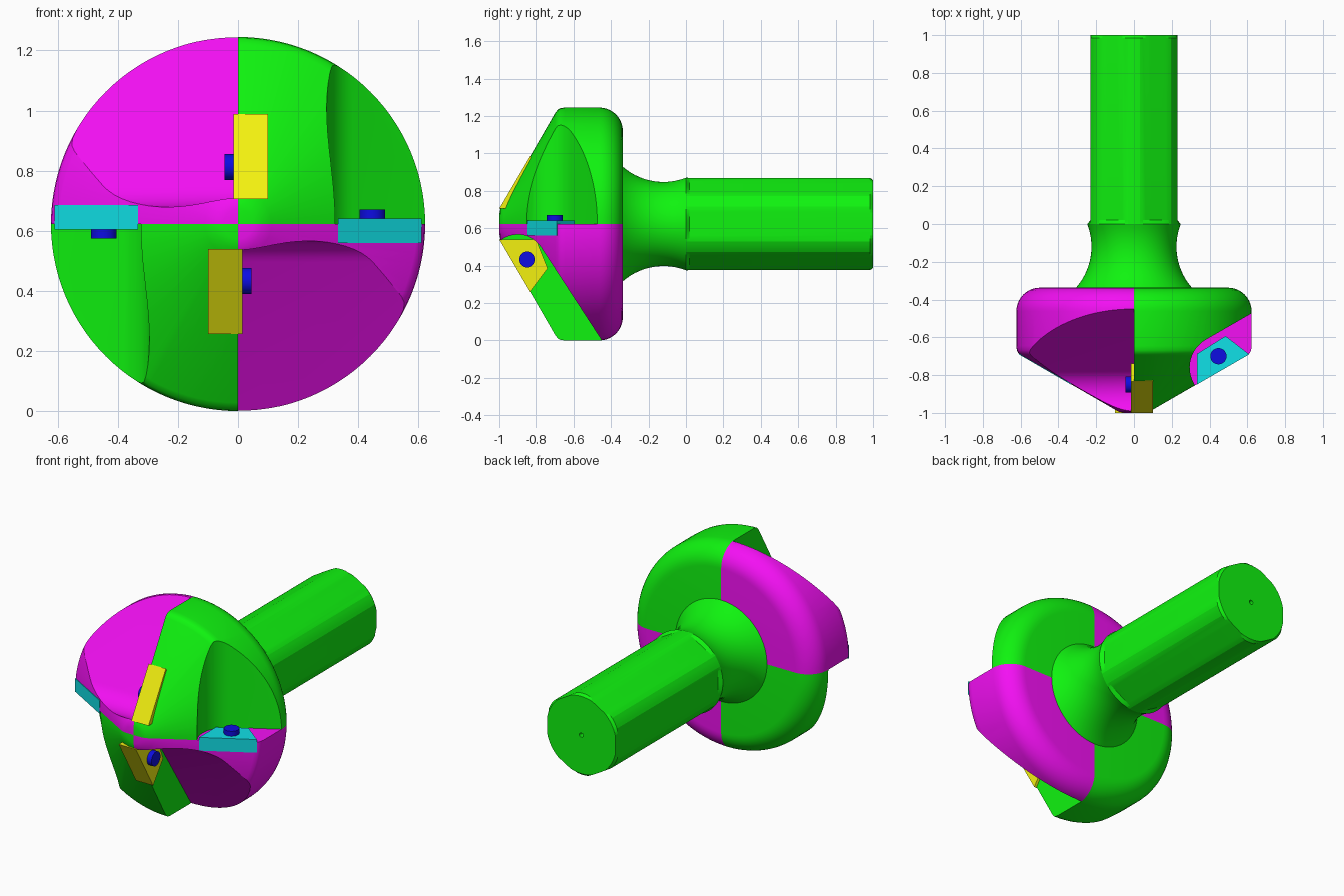
import bpy, bmesh
from math import sin, cos, pi, radians, sqrt

if "Cube" in bpy.data.objects:
    bpy.data.objects.remove(bpy.data.objects["Cube"])

AXIS_Z = 0.6225   # height of the tool axis; parts are modelled around it
R = 0.6225        # head radius


def material(name, rgb):
    m = bpy.data.materials.new(name)
    m.diffuse_color = (*rgb, 1)
    m.use_nodes = True
    m.node_tree.nodes["Principled BSDF"].inputs["Base Color"].default_value = m.diffuse_color
    return m


GREEN = material("green", (0.005, 0.9, 0.005))
MAGENTA = material("magenta", (0.9, 0.005, 0.9))
YELLOW = material("yellow", (0.9, 0.88, 0.005))
CYAN = material("cyan", (0.005, 0.75, 0.8))
BLUE = material("blue", (0.004, 0.004, 0.75))


def make(name, verts, faces, mat=None):
    bm = bmesh.new()
    vs = [bm.verts.new(v) for v in verts]
    for f in faces:
        bm.faces.new([vs[i] for i in f])
    bmesh.ops.recalc_face_normals(bm, faces=bm.faces[:])
    me = bpy.data.meshes.new(name)
    bm.to_mesh(me)
    bm.free()
    ob = bpy.data.objects.new(name, me)
    bpy.context.collection.objects.link(ob)
    ob.location.z = AXIS_Z
    if mat:
        me.materials.append(mat)
    return ob


def prism(name, pts, a, b, place, mat=None):
    """Extrude a 2D outline from a to b; place(u, v, w) gives x, y, z."""
    n = len(pts)
    verts = [place(u, v, w) for w in (a, b) for u, v in pts]
    faces = [range(n), range(2 * n - 1, n - 1, -1)]
    faces += [(i, (i + 1) % n, n + (i + 1) % n, n + i) for i in range(n)]
    return make(name, verts, faces, mat)


def along_x(u, v, w):
    return (w, u, v)


def along_z(u, v, w):
    return (u, v, w)


def arc(c, r, a0, a1, n):
    return [(c[0] + r * cos(radians(a0 + (a1 - a0) * i / n)),
             c[1] + r * sin(radians(a0 + (a1 - a0) * i / n))) for i in range(n + 1)]


def smooth(ob, angle=30):
    bpy.ops.object.select_all(action='DESELECT')
    ob.select_set(True)
    bpy.context.view_layer.objects.active = ob
    bpy.ops.object.shade_smooth_by_angle(angle=radians(angle))


def twin(ob):
    """Copy turned half a revolution about the tool axis."""
    c = ob.copy()
    c.name = ob.name + "_opposite"
    c.rotation_euler.y = pi
    bpy.context.collection.objects.link(c)


# Head: quarter-turn solids with a conical nose and rounded back edge
HEAD = [(0, -1), (0.05, -1), (0.08, -0.994), (0.11, -0.977), (0.595, -0.697),
        (0.612, -0.684), (0.62, -0.668), (R, -0.645)]
HEAD += arc((R - 0.125, -0.462), 0.125, 0, 90, 10) + [(0, -0.337)]


def quarter(name, start, mat, cutter):
    n, steps = len(HEAD), 28
    m = n - 2
    verts = [(0, HEAD[0][1], 0), (0, HEAD[-1][1], 0)]
    for s in range(steps + 1):
        t = radians(start + 90 * s / steps)
        verts += [(r * cos(t), y, r * sin(t)) for r, y in HEAD[1:-1]]
    faces = []
    for s in range(steps):
        a, b = 2 + s * m, 2 + (s + 1) * m
        faces += [(0, a, b), (1, b + m - 1, a + m - 1)]
        faces += [(a + i, a + i + 1, b + i + 1, b + i) for i in range(m - 1)]
    for a in (2, 2 + steps * m):
        faces.append([0, *range(a, a + m), 1])
    ob = make(name, verts, faces, mat)
    mod = ob.modifiers.new("flute", 'BOOLEAN')
    mod.operation = 'DIFFERENCE'
    mod.solver = 'EXACT'
    mod.object = cutter
    bpy.context.view_layer.objects.active = ob
    bpy.ops.object.modifier_apply(modifier=mod.name)
    bpy.data.objects.remove(cutter)
    smooth(ob)
    twin(ob)


# Flutes: round-bottomed grooves, one swept along x, one along z
inner = [(-0.336, -0.174 - AXIS_Z)] + arc((-0.90, 0.413 - AXIS_Z), 0.153, 33, 150, 16)
inner += [(-1.2, 0.49 - AXIS_Z), (-1.2, -0.174 - AXIS_Z)]
outer = [(0.9, -0.313)] + arc((0.465, -0.76), 0.17, 120, 225, 16)
outer += [(0.345, -1.2), (0.9, -1.2)]
quarter("magenta_body", -90, MAGENTA, prism("inner_flute", inner, -0.2, 1, along_x))
quarter("green_body", 0, GREEN, prism("outer_flute", outer, -0.2, 1, along_z))

# Shank: concave neck running into a rod with six flats and a centre hole
rings = []
for i in range(15):
    y = -0.345 + 0.345 * i / 14
    rings.append((y, 0.225 + 0.33 - sqrt(0.33 ** 2 - (y + 0.12) ** 2), 9))
rings += [(0.02, 0.247, 0.23), (0.985, 0.247, 0.23), (1.0, 0.234, 0.229),
          (1.0, 0.013, 9), (0.97, 0.013, 9)]
N = 96
verts, faces = [], []
for y, rad, flat in rings:
    for i in range(N):
        t = 2 * pi * i / N
        d = (t + pi / 6) % (pi / 3) - pi / 6
        r = min(rad, flat / cos(d))
        verts.append((r * cos(t), y, r * sin(t)))
for k in range(len(rings) - 1):
    for i in range(N):
        j = (i + 1) % N
        faces.append((k * N + i, k * N + j, (k + 1) * N + j, (k + 1) * N + i))
faces += [range(N), range((len(rings) - 1) * N, len(rings) * N)]
smooth(make("shank", verts, faces, GREEN), 12)

# Cutting inserts
kite = [(-1, 0.54), (-0.80, 0.54), (-0.738, 0.385), (-0.834, 0.257)]
kite = [(y, z - AXIS_Z) for y, z in kite]
twin(prism("inner_insert", kite, -0.1, 0.015, along_x, YELLOW))
kite = [(0.333, -0.85), (0.333, -0.688), (0.485, -0.593), (0.61, -0.69)]
twin(prism("outer_insert", kite, 0.56 - AXIS_Z, 0.64 - AXIS_Z, along_z, CYAN))

# Insert screws
for name, c, a, b, place in (
        ("inner_screw", (-0.85, 0.433 - AXIS_Z), 0, 0.045, along_x),
        ("outer_screw", (0.447, -0.70), -0.02, 0.67 - AXIS_Z, along_z)):
    ob = prism(name, arc(c, 0.043, 0, 360, 32)[:-1], a, b, place, BLUE)
    smooth(ob)
    twin(ob)
